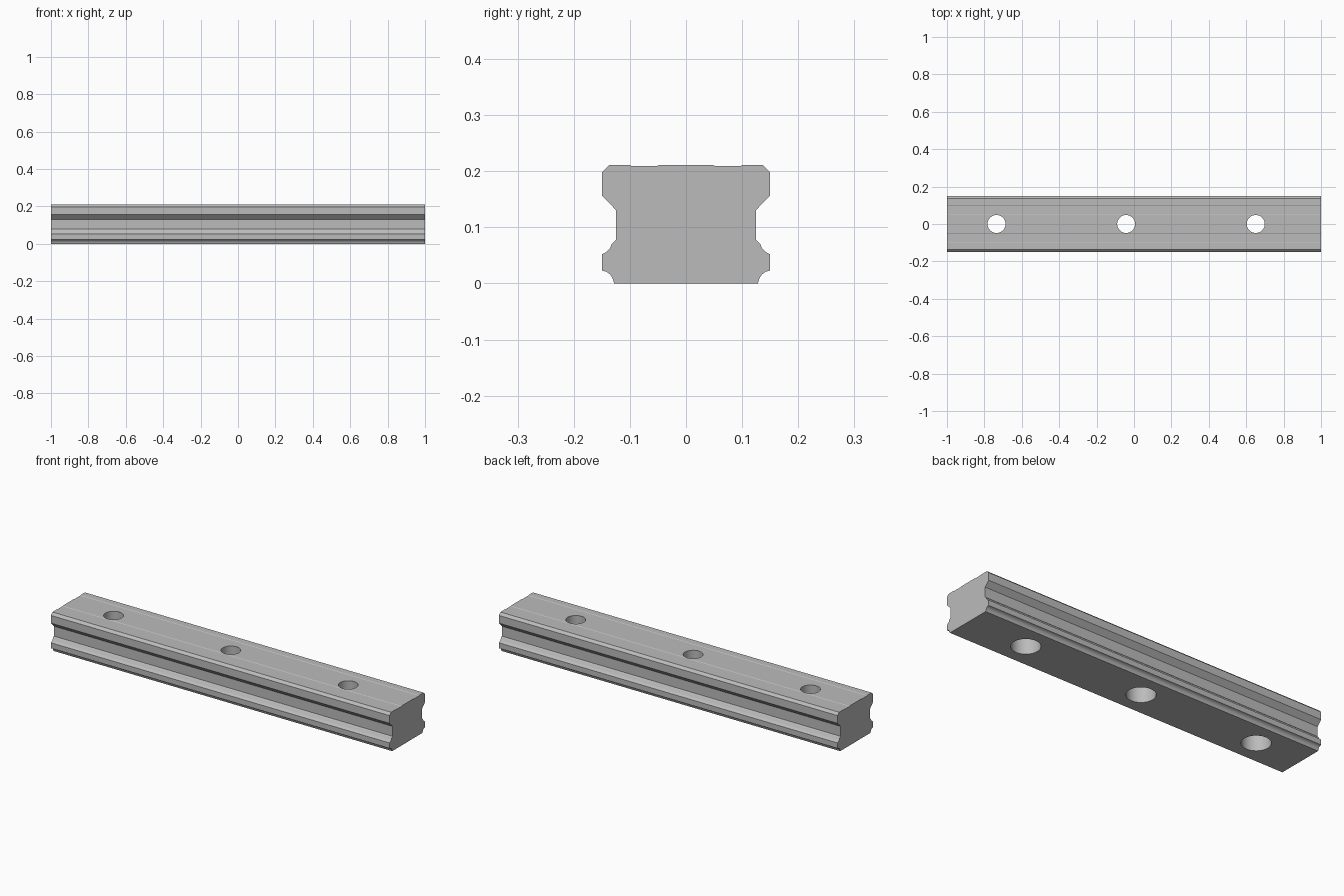
import bpy
import bmesh

cube = bpy.data.objects.get("Cube")
if cube:
    bpy.data.objects.remove(cube, do_unlink=True)

# Material
steel = bpy.data.materials.new("steel grey")
steel.use_nodes = True
colour = (0.5, 0.5, 0.5, 1)
steel.diffuse_color = colour
steel.node_tree.nodes["Principled BSDF"].inputs["Base Color"].default_value = colour

# Half cross-section (y, z) from the underside up to the grooved top
half = [
    (0.128, 0), (0.131, 0.009), (0.135, 0.016), (0.142, 0.021), (0.15, 0.023),
    (0.15, 0.052), (0.142, 0.056), (0.136, 0.062), (0.132, 0.071), (0.125, 0.078),
    (0.125, 0.131), (0.15, 0.157), (0.15, 0.198), (0.137, 0.211),
    (0.1, 0.211), (0.097, 0.209), (0.052, 0.209), (0.049, 0.211),
]
section = half + [(-y, z) for y, z in reversed(half)]

# Rail body: the section extruded along x
bm = bmesh.new()
end = bm.faces.new([bm.verts.new((-1, y, z)) for y, z in section])
swept = bmesh.ops.extrude_face_region(bm, geom=[end], use_keep_orig=True)
bmesh.ops.translate(bm, vec=(2, 0, 0),
                    verts=[v for v in swept["geom"] if isinstance(v, bmesh.types.BMVert)])
bmesh.ops.recalc_face_normals(bm, faces=bm.faces)
mesh = bpy.data.meshes.new("rail")
bm.to_mesh(mesh)
bm.free()
rail = bpy.data.objects.new("rail", mesh)
bpy.context.collection.objects.link(rail)
mesh.materials.append(steel)
bpy.context.view_layer.objects.active = rail
rail.select_set(True)


def drill(x, radius, bottom, top):
    """Cut a vertical round hole through the rail."""
    bpy.ops.mesh.primitive_cylinder_add(vertices=48, radius=radius, depth=top - bottom,
                                        location=(x, 0, (top + bottom) / 2))
    cutter = bpy.context.object
    cutter.name = "drill_cutter"
    cutter.hide_render = True
    cutter.data.materials.append(steel)
    bpy.context.view_layer.objects.active = rail
    cut = rail.modifiers.new("drill", 'BOOLEAN')
    cut.operation = 'DIFFERENCE'
    cut.solver = 'EXACT'
    cut.object = cutter
    bpy.ops.object.modifier_apply(modifier=cut.name)
    bpy.data.objects.remove(cutter, do_unlink=True)


# Bolt holes, each with a wider counterbore from below
for i in (-1, 0, 1):
    x = -0.042 + 0.693 * i
    drill(x, 0.048, -0.1, 0.3)
    drill(x, 0.07, -0.1, 0.113)

rail.select_set(True)
bpy.context.view_layer.objects.active = rail
bpy.ops.object.shade_smooth_by_angle()
